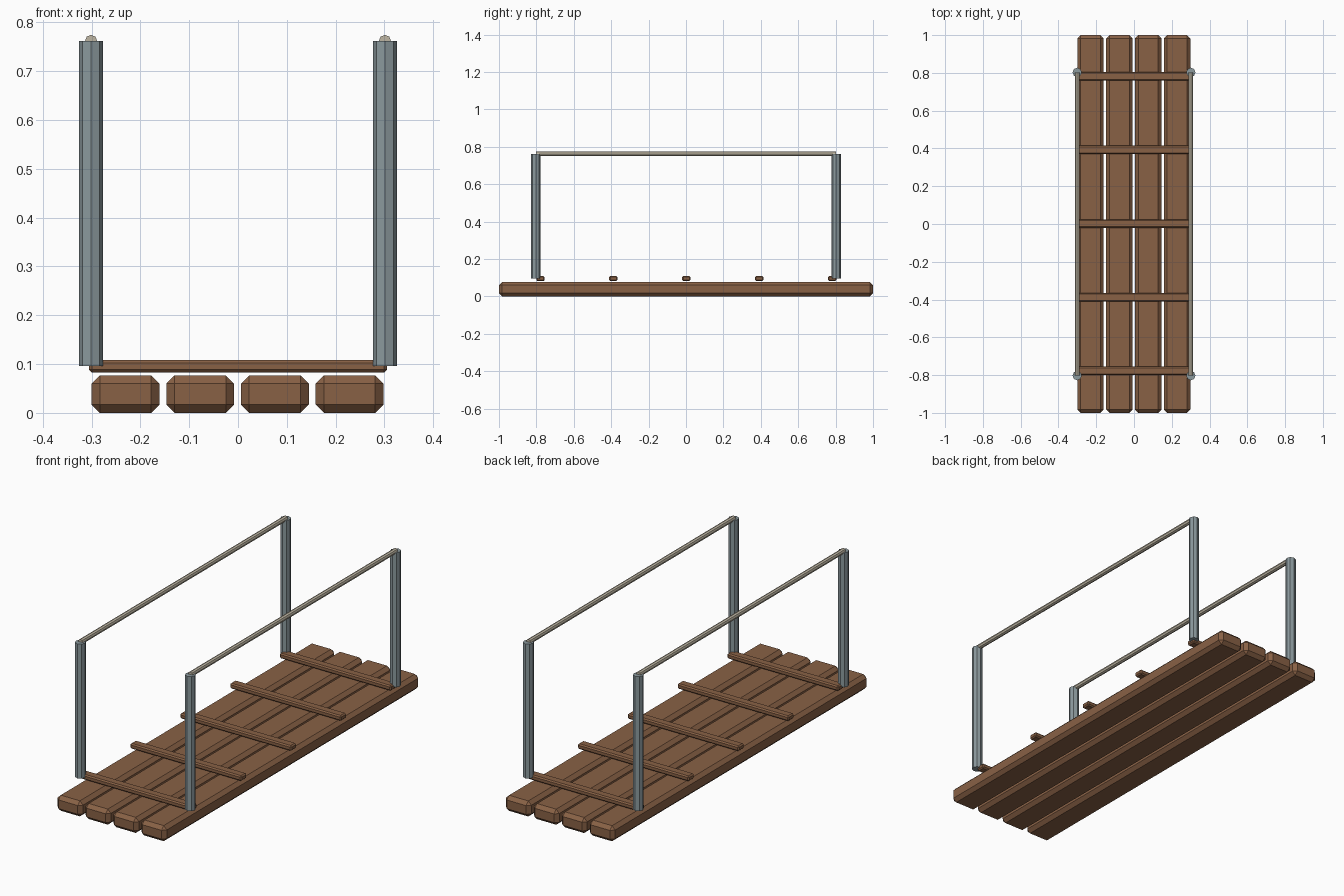
import bpy
import math

cube = bpy.data.objects.get("Cube")
if cube:
    bpy.data.objects.remove(cube, do_unlink=True)


def make_material(name, colour):
    mat = bpy.data.materials.new(name)
    mat.use_nodes = True
    mat.diffuse_color = colour
    mat.node_tree.nodes["Principled BSDF"].inputs["Base Color"].default_value = colour
    return mat


wood = make_material("brown wood", (0.25, 0.12, 0.06, 1))
metal = make_material("grey metal", (0.26, 0.32, 0.34, 1))
rope = make_material("pale rope", (0.52, 0.47, 0.37, 1))


def beam(name, location, size, chamfer):
    """Wooden box with chamfered edges."""
    bpy.ops.mesh.primitive_cube_add(size=1, location=location)
    obj = bpy.context.object
    obj.name = name
    obj.scale = size
    bpy.ops.object.transform_apply(location=False, rotation=False, scale=True)
    bevel = obj.modifiers.new("chamfer", 'BEVEL')
    bevel.width = chamfer
    bevel.segments = 1
    obj.data.materials.append(wood)


def rod(name, location, radius, length, mat, rotation=(0, 0, 0)):
    """Eight-sided flat-shaded cylinder."""
    bpy.ops.mesh.primitive_cylinder_add(vertices=8, radius=radius, depth=length,
                                        location=location, rotation=rotation)
    obj = bpy.context.object
    obj.name = name
    obj.data.materials.append(mat)


# Four long deck planks
for i in range(4):
    beam(f"deck_plank_{i + 1}", ((i - 1.5) * 0.153 - 0.001, 0, 0.0385),
         (0.139, 2, 0.077), 0.017)

# Five cross slats resting above the deck
for i in range(5):
    beam(f"cross_slat_{i + 1}", (0, (i - 2) * 0.39 + 0.002, 0.0955),
         (0.61, 0.045, 0.026), 0.006)

# Posts and a handrail on each side
for side, x in (("left", 0.301), ("right", -0.301)):
    for end, y in (("front", -0.803), ("back", 0.803)):
        rod(f"{side}_{end}_post", (x, y, 0.429), 0.0245, 0.666, metal)
    rod(f"{side}_handrail", (x, 0, 0.762), 0.0125, 1.606, rope,
        (math.pi / 2, 0, 0))
